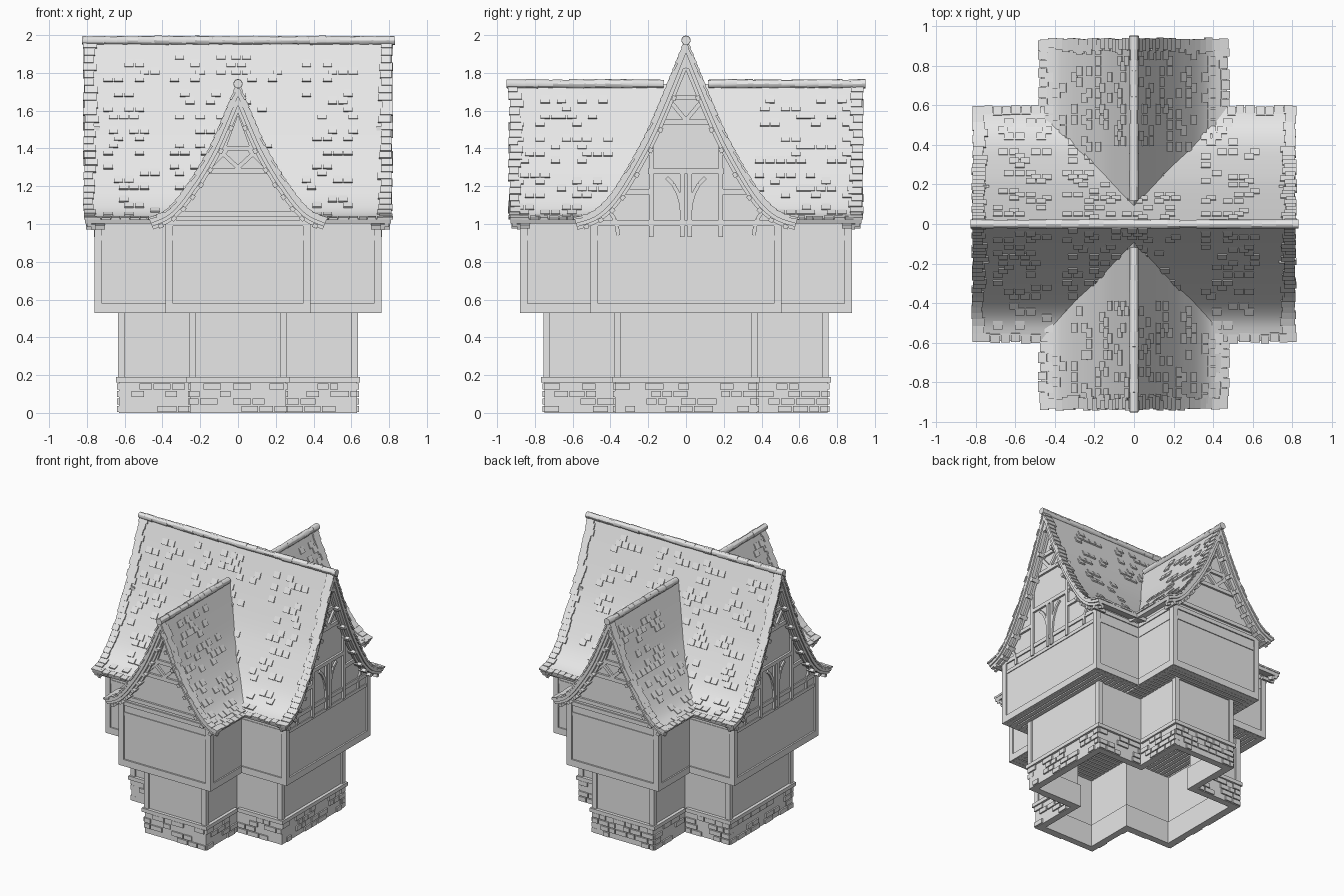
import bpy, bmesh, math, random
from collections import defaultdict
from mathutils import Vector, Matrix

random.seed(4)
cube = bpy.data.objects.get("Cube")
if cube:
    bpy.data.objects.remove(cube)

grey = bpy.data.materials.new("plain_grey")
grey.use_nodes = True
grey.diffuse_color = (0.8, 0.8, 0.8, 1)
grey.node_tree.nodes["Principled BSDF"].inputs["Base Color"].default_value = (0.8, 0.8, 0.8, 1)

parts = defaultdict(bmesh.new)


def box(part, M, center, size, axes=None):
    """Box at center; axes optionally gives three local directions."""
    R = Matrix(axes).transposed().to_4x4() if axes else Matrix()
    T = M @ Matrix.Translation(center) @ R @ Matrix.Diagonal((*size, 1))
    bmesh.ops.create_cube(parts[part], size=1, matrix=T)


def sweep(part, M, rings, closed=False):
    """Skin a list of four-point rings."""
    bm = parts[part]
    rows = [[bm.verts.new(M @ Vector(p)) for p in ring] for ring in rings]
    pairs = list(zip(rows, rows[1:] + rows[:1])) if closed else list(zip(rows, rows[1:]))
    for a, b in pairs:
        for i in range(4):
            j = (i + 1) % 4
            bm.faces.new((a[i], a[j], b[j], b[i]))
    if not closed:
        bm.faces.new(rows[0])
        bm.faces.new(rows[-1])


def smooth(points, steps=4):
    """Catmull-Rom samples through a half profile."""
    p = [Vector(q) for q in points]
    p = [2 * p[0] - p[1]] + p + [2 * p[-1] - p[-2]]
    out = []
    for a, b, c, d in zip(p, p[1:], p[2:], p[3:]):
        for k in range(steps):
            t = k / steps
            out.append(0.5 * (2 * b + (c - a) * t + (2 * a - 5 * b + 4 * c - d) * t * t
                              + (3 * b - a - 3 * c + d) * t ** 3))
    return out + [p[-2]]


def frames(half):
    """Point, tangent and outward normal along a half profile."""
    for i, p in enumerate(half):
        t = (half[min(i + 1, len(half) - 1)] - half[max(i - 1, 0)]).normalized()
        yield p, t, Vector((-t.y, t.x))


def offset(half, d):
    out = []
    for i, (p, t, n) in enumerate(frames(half)):
        q = p - n * d
        if i == 0:
            q = q - t * (q.x / t.x)
        out.append(q)
    return out


def mirrored(half):
    return [Vector((-p.x, p.y)) for p in half[:0:-1]] + half


def band(part, M, half, d0, d1, y0, y1):
    """Strip between two offsets of the roof profile."""
    rings = []
    for a, b in zip(mirrored(offset(half, d0)), mirrored(offset(half, d1))):
        rings.append([(a.x, y0, a.y), (a.x, y1, a.y), (b.x, y1, b.y), (b.x, y0, b.y)])
    sweep(part, M, rings)


def height(half, u):
    for a, b in zip(half, half[1:]):
        if a.x <= u <= b.x:
            return a.y + (b.y - a.y) * (u - a.x) / max(b.x - a.x, 1e-6)
    return half[-1].y


def cross(hx, hy, rx, ry):
    """Plan outline of two crossing wings."""
    q = [(rx, hy), (hx, hy), (hx, ry)]
    out = q + [(-x, y) for x, y in q[::-1]]
    return out + [(-x, -y) for x, y in out]


def ring_wall(part, d, thick, z0, z1):
    """Hollow wall following the lower plan, grown by d."""
    a = cross(*(v + d for v in LOWER))
    b = cross(*(v + d - thick for v in LOWER))
    sweep(part, I, [[(*p, z0), (*q, z0), (*q, z1), (*p, z1)] for p, q in zip(a, b)], True)


def edges(dims):
    pts = cross(*dims)
    for a, b in zip(pts, pts[1:] + pts[:1]):
        a, b = Vector((*a, 0)), Vector((*b, 0))
        d = (b - a).normalized()
        yield a, b, d, Vector((d.y, -d.x, 0))


def rails(part, dims, z, h, depth):
    for a, b, d, out in edges(dims):
        c = (a + b) / 2 - out * depth / 2 + Vector((0, 0, z))
        box(part, I, c, ((b - a).length, depth, h), (d, out, Vector((0, 0, 1))))


def posts(part, dims, z0, z1, w):
    hx, hy, rx, ry = dims
    for x, y in ((rx, hy), (hx, ry)):
        for sx in (-1, 1):
            for sy in (-1, 1):
                box(part, I, (sx * (x - w / 2), sy * (y - w / 2), (z0 + z1) / 2), (w, w, z1 - z0))


def beam(M, y, a, b, w=0.028, depth=0.03):
    """Timber on a gable face between two (across, height) points."""
    a, b = Vector((a[0], 0, a[1])), Vector((b[0], 0, b[1]))
    d = (b - a).normalized()
    box("gable_timbers", M, (a + b) / 2 + Vector((0, y, 0)), ((b - a).length, depth, w),
        (d, Vector((0, 1, 0)), Vector((-d.z, 0, d.x))))


def tile(M, half, s, t, side, w, lift=0.003):
    """Roof tile at slope distance s and ridge position t."""
    for a, b in zip(half, half[1:]):
        seg = (b - a).length
        if s <= seg:
            break
        s -= seg
    d = (b - a).normalized()
    p = a + d * min(s, seg)
    d = (d + Vector((-d.y, d.x)) * 0.12).normalized()
    n = Vector((-d.y, d.x))
    p = p + n * lift
    box("roof_tiles", M, (side * p.x, t, p.y), (w, 0.045, 0.012),
        (Vector((0, 1, 0)), Vector((side * d.x, 0, d.y)), Vector((side * n.x, 0, n.y))))


I = Matrix()
LOWER = (0.26, 0.38, 0.635, 0.755)
UPPER = (0.385, 0.505, 0.76, 0.88)
SMALL = smooth([(0, 1.74), (0.07, 1.57), (0.14, 1.41), (0.21, 1.285), (0.27, 1.195),
                (0.33, 1.115), (0.39, 1.06), (0.47, 1.025)])
LARGE = smooth([(0, 1.97), (0.09, 1.745), (0.185, 1.52), (0.255, 1.38), (0.36, 1.2),
                (0.43, 1.11), (0.5, 1.055), (0.59, 1.025)])

# Ground floor: hollow walls, rough stone base and its cap
ring_wall("ground_walls", -0.012, 0.03, 0.1, 0.545)
ring_wall("stone_base", -0.005, 0.05, 0, 0.17)
rails("base_cap", [v + 0.012 for v in LOWER], 0.175, 0.028, 0.05)
posts("ground_posts", LOWER, 0.18, 0.54, 0.036)
for a, b, d, out in edges(LOWER):
    for row in range(4):
        s, length = 0, (b - a).length
        while s < length - 0.02:
            w = min(random.uniform(0.05, 0.11), length - s)
            if random.random() < 0.6:
                c = a + d * (s + w / 2) - out * 0.024 + Vector((0, 0, 0.02 + row * 0.04))
                box("base_stones", I, c, (w - 0.008, 0.06, 0.033), (d, out, Vector((0, 0, 1))))
            s += w

# Upper floor framing
rails("floor_sill", UPPER, 0.555, 0.05, 0.05)
rails("middle_rail", [v - 0.006 for v in UPPER], 0.925, 0.026, 0.04)
rails("wall_plate", [v - 0.003 for v in UPPER], 1.005, 0.03, 0.04)
posts("upper_posts", UPPER, 0.57, 1.02, 0.04)

# Four wings: walls, gable timbers, floor planks
for k in range(4):
    M = Matrix.Rotation(k * math.pi / 2, 4, "Z")
    big = k % 2 == 1
    half = LARGE if big else SMALL
    h, reach, start = (0.495, 0.748, 0.385) if big else (0.375, 0.868, 0)
    inner = offset(half, 0.015)
    us = [p.x for p in inner if p.x < h] + [h]
    line = mirrored([Vector((u, height(inner, u))) for u in us])
    sweep("upper_walls", M, [[(p.x, 0, 0.545), (p.x, -reach, 0.545), (p.x, -reach, p.y), (p.x, 0, p.y)]
                             for p in line])
    y = -start - 0.02
    while y > -reach:
        box("floor_planks", M, (0, y, 0.54), (2 * h, 0.03, 0.022))
        y -= 0.04
    y = -reach
    if big:
        beam(M, y, (-0.2, 1.28), (0.2, 1.28))
        beam(M, y, (-0.17, 1.54), (0.17, 1.54))
        beam(M, y, (-0.1, 1.67), (0.1, 1.67))
        for s in (-1, 1):
            beam(M, y, (s * 0.185, 0.93), (s * 0.185, 1.52), 0.024)
            beam(M, y, (s * 0.18, 1.17), (s * 0.37, 1.17))
            beam(M, y, (s * 0.1, 1.67), (0, 1.55), 0.022)
            beam(M, y, (s * 0.02, 0.93), (s * 0.02, 1.28), 0.022)
            # Curved braces
            for cx, z0, rx, rz in ((0.15, 1.04, 0.13, 0.22), (0.46, 0.94, 0.1, 0.15)):
                arc = [(s * (cx - rx * math.cos(i * 0.3)), z0 + rz * math.sin(i * 0.3)) for i in range(5)]
                for a, b in zip(arc, arc[1:]):
                    beam(M, y, a, b, 0.02, 0.024)
    else:
        beam(M, y, (-0.34, 1.055), (0.34, 1.055))
        beam(M, y, (-0.2, 1.28), (0.2, 1.28))
        beam(M, y, (-0.13, 1.4), (0.13, 1.4))
        for s in (-1, 1):
            beam(M, y, (s * 0.11, 1.4), (s * -0.02, 1.28), 0.022)
            beam(M, y, (s * 0.16, 1.29), (s * 0.06, 1.39), 0.022)
            beam(M, y, (s * 0.07, 1.41), (0, 1.6), 0.018)
    # Bargeboards and the peg ends beneath them
    end = 0.8 if big else 0.92
    band("bargeboards", M, half, 0.012, 0.042, -end, -end + 0.025)
    band("inner_bargeboards", M, half, 0.03, 0.058, -end + 0.025, -end + 0.045)
    for i, (p, t, n) in enumerate(frames(half)):
        if i % 3 == 2:
            q = p - n * 0.055
            for s in (-1, 1):
                box("purlin_ends", M, (s * q.x, -end + 0.045, q.y), (0.026, 0.1, 0.022),
                    (Vector((s * t.x, 0, t.y)), Vector((0, 1, 0)), Vector((s * n.x, 0, n.y))))

# Two crossing roofs with ragged tiles and capped ridges
for half, turn, end, clear, gap in ((LARGE, 1, 0.81, 0.47, 0), (SMALL, 0, 0.93, 0.59, 0.12)):
    M = Matrix.Rotation(turn * math.pi / 2, 4, "Z")
    band("roof", M, half, 0, 0.024, -end, end)
    slope = sum((b - a).length for a, b in zip(half, half[1:]))
    rows = int(slope / 0.042)
    for side in (-1, 1):
        for e in (-1, 1):
            # Gable edge and eaves
            for r in range(1, rows + 1):
                w = random.uniform(0.05, 0.075)
                tile(M, half, r * slope / rows - 0.02, e * (end + random.uniform(0, 0.012) - w / 2), side, w)
            t = clear
            while t < end - 0.03:
                w = random.uniform(0.04, 0.06)
                tile(M, half, slope - random.uniform(0.01, 0.022), e * (t + w / 2), side, w - 0.004)
                t += w
        # Scattered patches
        columns = (-0.5, -0.1, 0.2, 0.55) if turn else (-0.8, -0.55, 0.5, 0.77)
        for c in columns:
            for r in range(2, rows - 1, 5):
                for i in range(9):
                    row = r + random.randrange(4)
                    t = c + random.randrange(-2, 3) * 0.055 + (row % 2) * 0.027
                    if row < rows and abs(t) < end - 0.04:
                        tile(M, half, row * slope / rows, t, side, 0.048, 0.001)
    # Ridge caps
    top, stop = half[0].y + 0.002, end + 0.018
    for e in (-1, 1):
        t = gap
        while t < stop - 0.01:
            w = min(random.uniform(0.05, 0.09), stop - t)
            T = M @ Matrix.Translation((0, e * (t + w / 2), top)) @ Matrix.Rotation(math.pi / 2 + 0.03 * e, 4, "X")
            r = random.uniform(0.021, 0.025)
            bmesh.ops.create_cone(parts["ridge_caps"], cap_ends=True, segments=12,
                                  radius1=r, radius2=r, depth=w + 0.004, matrix=T)
            t += w

# Turn every part into an object
for name, bm in parts.items():
    bmesh.ops.recalc_face_normals(bm, faces=bm.faces)
    mesh = bpy.data.meshes.new(name)
    bm.to_mesh(mesh)
    bm.free()
    mesh.materials.append(grey)
    ob = bpy.data.objects.new(name, mesh)
    bpy.context.collection.objects.link(ob)
    if name in ("roof", "ridge_caps", "bargeboards", "inner_bargeboards"):
        bpy.ops.object.select_all(action="DESELECT")
        ob.select_set(True)
        bpy.context.view_layer.objects.active = ob
        bpy.ops.object.shade_smooth_by_angle()
